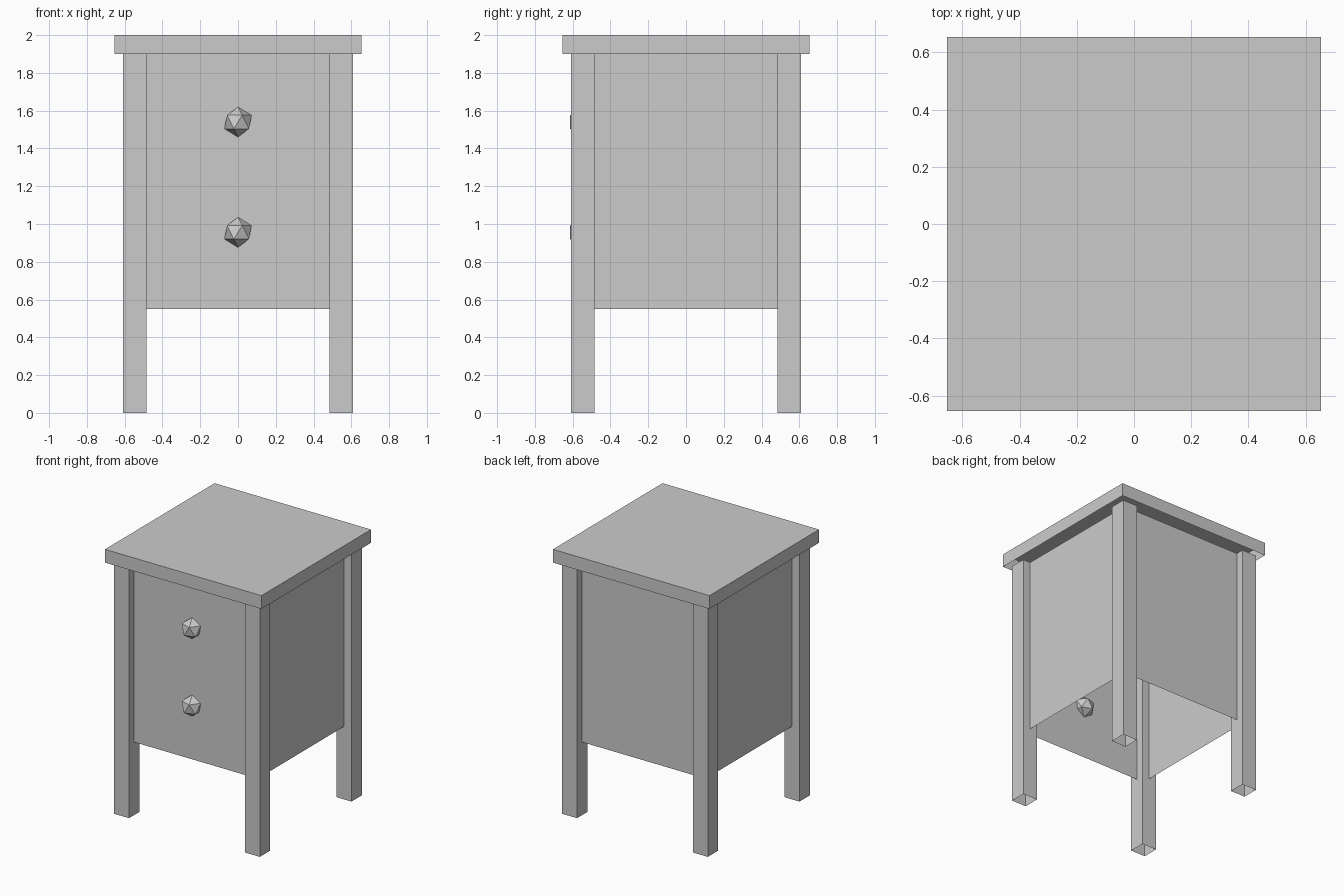
import bpy, bmesh
from mathutils import Matrix, Vector

cube = bpy.data.objects.get("Cube")
if cube:
    bpy.data.objects.remove(cube, do_unlink=True)

# One plain grey for the whole piece
grey = bpy.data.materials.new("plain_grey")
grey.use_nodes = True
colour = (0.6, 0.6, 0.6, 1)
grey.diffuse_color = colour
grey.node_tree.nodes["Principled BSDF"].inputs["Base Color"].default_value = colour


def finish(name, bm):
    mesh = bpy.data.meshes.new(name)
    bm.to_mesh(mesh)
    bm.free()
    mesh.materials.append(grey)
    obj = bpy.data.objects.new(name, mesh)
    bpy.context.collection.objects.link(obj)
    return obj


def shell(name, x, y, width, bottom, top, open_top=True):
    """Square thin-walled box, open underneath and optionally on top."""
    bm = bmesh.new()
    height = top - bottom
    place = Matrix.Translation((x, y, bottom + height / 2))
    bmesh.ops.create_cube(bm, size=1, matrix=place @ Matrix.Diagonal((width, width, height, 1)))
    bm.normal_update()
    caps = [f for f in bm.faces if f.normal.z < -0.5 or (open_top and f.normal.z > 0.5)]
    bmesh.ops.delete(bm, geom=caps, context='FACES')
    return finish(name, bm)


LEG = 0.546       # leg centre line, also the plane of the panels
UNDERSIDE = 1.9   # lower rim of the table top

# Overhanging top and four-sided cabinet
shell("table_top", 0, 0, 1.306, UNDERSIDE, 2, open_top=False)
shell("cabinet_body", 0, 0, 2 * LEG, 0.55, UNDERSIDE)

# Corner legs
for side, x in (("left", LEG), ("right", -LEG)):
    for end, y in (("front", -LEG), ("back", LEG)):
        shell(f"{end}_{side}_leg", x, y, 0.123, 0, UNDERSIDE)

# Faceted knobs set halfway into the front panel
for name, z in (("upper_knob", 1.54), ("lower_knob", 0.956)):
    bm = bmesh.new()
    bmesh.ops.create_icosphere(bm, subdivisions=1, radius=0.08,
                               matrix=Matrix.Translation(Vector((0, -LEG, z))))
    finish(name, bm)
